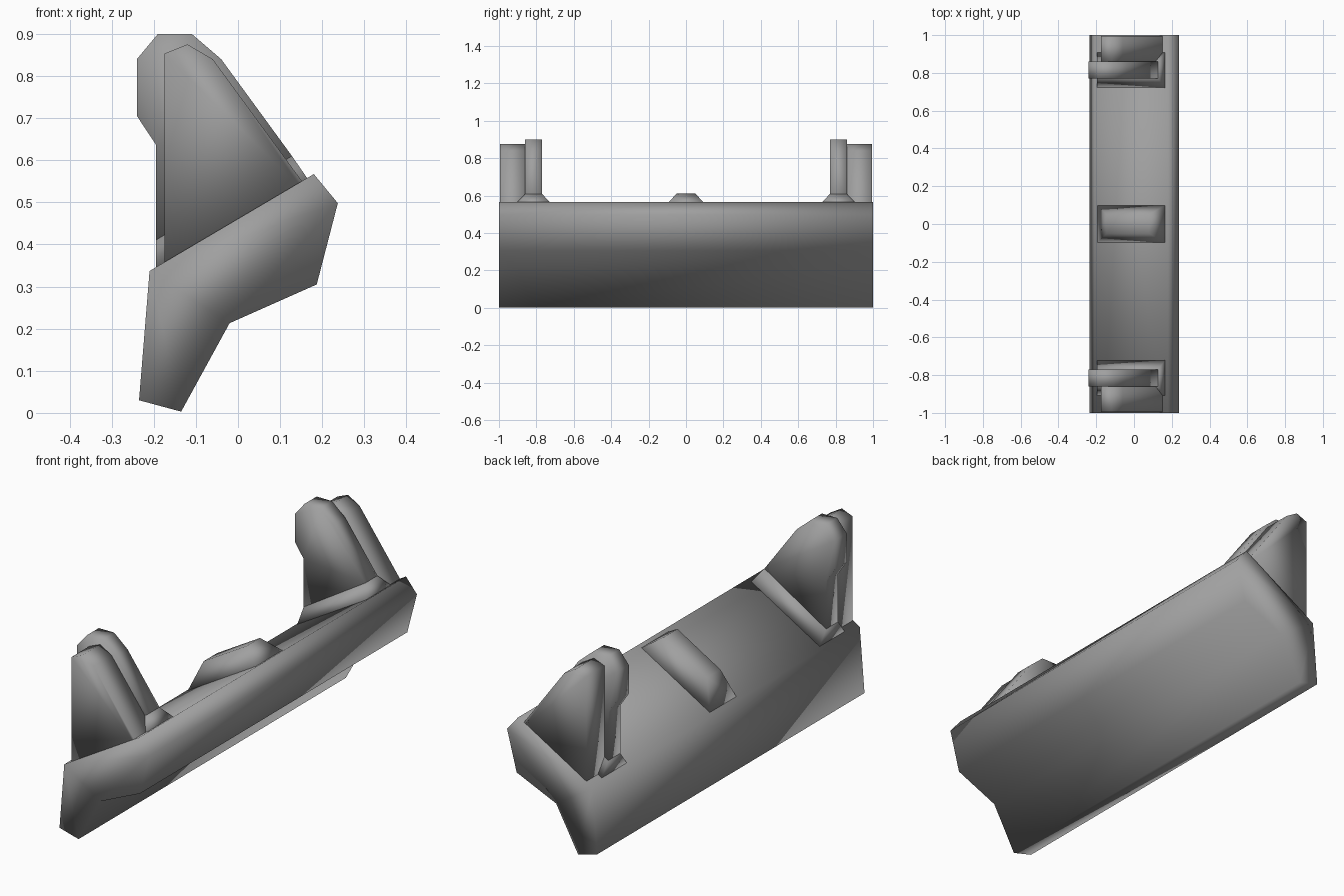
import bpy, bmesh

cube = bpy.data.objects.get("Cube")
if cube:
    bpy.data.objects.remove(cube)

grey = bpy.data.materials.new("plain grey")
grey.use_nodes = True
colour = (0.35, 0.35, 0.35, 1)
grey.diffuse_color = colour
grey.node_tree.nodes["Principled BSDF"].inputs["Base Color"].default_value = colour


def deck(x):
    """Height of the sloping top surface at x."""
    return 0.337 + (x + 0.21) * 0.59


def loft(name, sections):
    """Skin a row of (x, y, z) rings and cap both ends."""
    bm = bmesh.new()
    rings = [[bm.verts.new(p) for p in ring] for ring in sections]
    n = len(rings[0])
    for a, b in zip(rings, rings[1:]):
        for i in range(n):
            j = (i + 1) % n
            bm.faces.new((a[i], a[j], b[j], b[i]))
    bm.faces.new(rings[0])
    bm.faces.new(rings[-1])
    bmesh.ops.recalc_face_normals(bm, faces=bm.faces)
    for f in bm.faces:
        f.smooth = True
    mesh = bpy.data.meshes.new(name)
    bm.to_mesh(mesh)
    bm.free()
    mesh.materials.append(grey)
    obj = bpy.data.objects.new(name, mesh)
    bpy.context.collection.objects.link(obj)
    return obj


def extrude(name, profile, y0, y1):
    return loft(name, [[(x, y, z) for x, z in profile] for y in (y0, y1)])


# Long sloping body
extrude("body", [(-0.235, 0.03), (-0.135, 0.003), (-0.02, 0.213), (0.187, 0.305),
                 (0.237, 0.498), (0.18, 0.567), (-0.21, 0.337)], -1, 1)

# Upright fin outline above the flare, and the outer block outline
fin = [(-0.195, 0.41), (-0.195, 0.637), (-0.24, 0.705), (-0.24, 0.84),
       (-0.19, 0.9), (-0.11, 0.9), (-0.04, 0.84), (0.128, 0.61)]
block = [(-0.175, deck(-0.175) - 0.02), (-0.175, 0.853), (-0.12, 0.875),
         (-0.06, 0.84), (0.152, 0.55), (0.152, deck(0.152) - 0.02)]


def foot(y_low, y_high):
    """Rectangle resting on the sloping deck."""
    return [(x, y, deck(x) - 0.002) for x, y in
            ((-0.195, y_low), (-0.195, y_high), (0.165, y_high), (0.165, y_low))]


for side, s in (("front", -1), ("back", 1)):
    extrude(side + "_fin", fin, s * 0.77, s * 0.86)
    extrude(side + "_outer_block", block, s * 0.86, s * 0.995)
    # Flared skirt joining the fin to the deck
    neck = [(x, s * y, z) for x, z, y in
            ((-0.195, 0.41, 0.77), (-0.195, 0.41, 0.86),
             (0.128, 0.61, 0.86), (0.128, 0.61, 0.77))]
    loft(side + "_fin_flare", [foot(s * 0.72, s * 0.91), neck])

# Tapered bump in the middle of the deck
top = [(x, y, z) for x, z, y in
       ((-0.145, 0.48, -0.05), (-0.145, 0.48, 0.05),
        (0.08, 0.612, 0.05), (0.08, 0.612, -0.05))]
loft("middle_bump", [foot(-0.1, 0.1), top])
